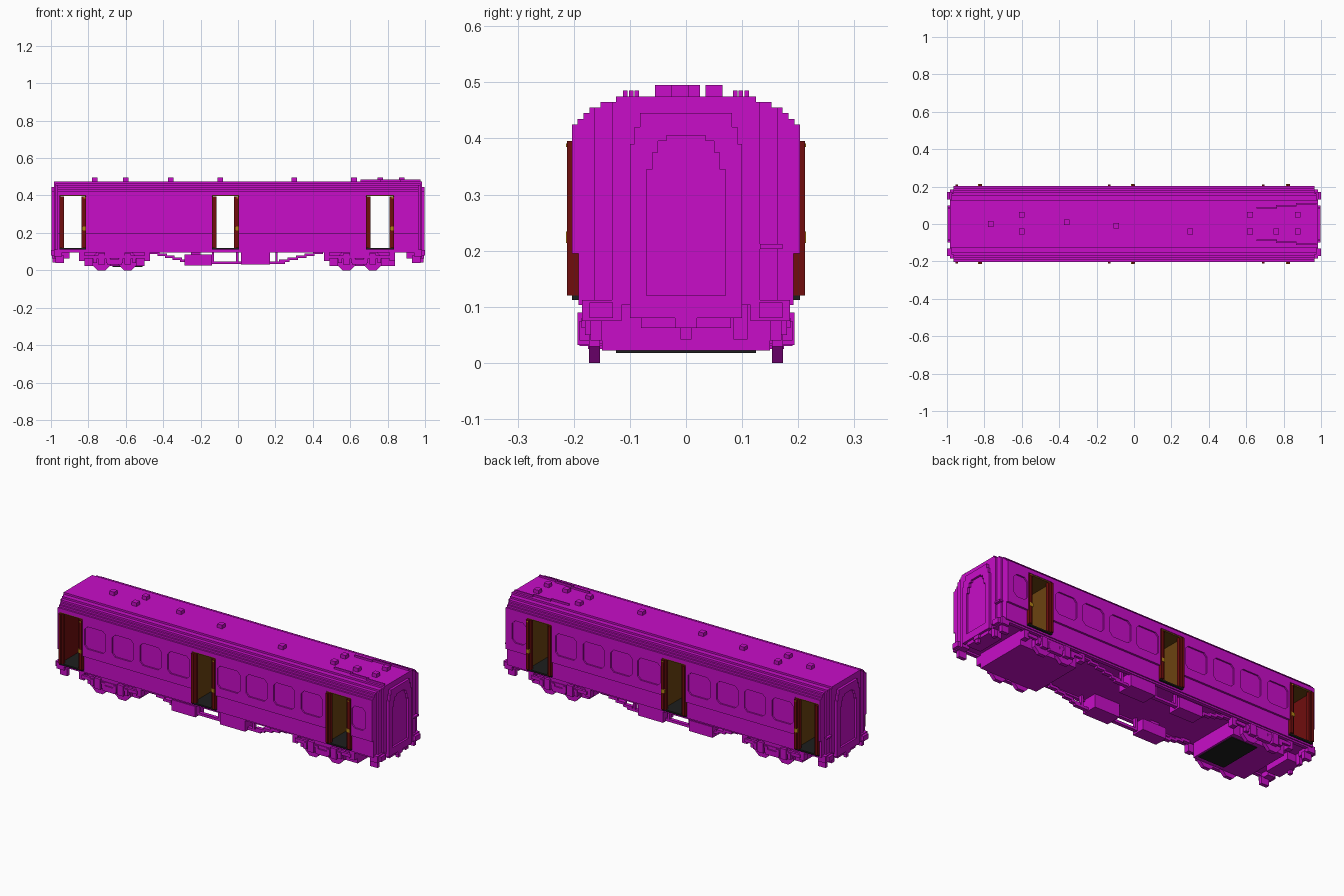
import bpy, bmesh, math
from mathutils import Matrix, Vector

cube = bpy.data.objects.get("Cube")
if cube:
    bpy.data.objects.remove(cube)


def material(name, rgb):
    m = bpy.data.materials.new(name)
    m.use_nodes = True
    color = (*rgb, 1)
    m.diffuse_color = color
    m.node_tree.nodes["Principled BSDF"].inputs["Base Color"].default_value = color
    return m


MAGENTA = material("magenta paint", (0.58, 0.004, 0.58))
RED = material("dark red door", (0.16, 0.004, 0.004))
BROWN = material("brown lining", (0.15, 0.057, 0.005))
DARK = material("dark floor", (0.012, 0.013, 0.012))
YELLOW = material("brass yellow", (0.45, 0.22, 0.007))


def add_object(name, bm, mat):
    bmesh.ops.recalc_face_normals(bm, faces=bm.faces)
    mesh = bpy.data.meshes.new(name)
    bm.to_mesh(mesh)
    bm.free()
    mesh.materials.append(mat)
    obj = bpy.data.objects.new(name, mesh)
    bpy.context.scene.collection.objects.link(obj)
    return obj


def add_box(bm, x, y, z):
    """Box from three (low, high) ranges."""
    lo, hi = Vector((x[0], y[0], z[0])), Vector((x[1], y[1], z[1]))
    mat = Matrix.Translation((lo + hi) / 2) @ Matrix.Diagonal((*(hi - lo), 1))
    bmesh.ops.create_cube(bm, size=1, matrix=mat)


def boxes(name, ranges, mat, mirror_x=False, mirror_y=False):
    bm = bmesh.new()
    for x, y, z in ranges:
        for sx in ((1, -1) if mirror_x else (1,)):
            for sy in ((1, -1) if mirror_y else (1,)):
                add_box(bm, sorted(sx * v for v in x), sorted(sy * v for v in y), z)
    return add_object(name, bm, mat)


def add_prism(bm, points, axis, a, b):
    """Extrude a profile along x (points are y, z) or y (points are x, z)."""
    place = (lambda p, t: (t, *p)) if axis == "x" else (lambda p, t: (p[0], t, p[1]))
    face = bm.faces.new([bm.verts.new(place(p, a)) for p in points])
    geom = bmesh.ops.extrude_face_region(bm, geom=[face])["geom"]
    shift = (b - a, 0, 0) if axis == "x" else (0, b - a, 0)
    bmesh.ops.translate(bm, vec=shift, verts=[v for v in geom if isinstance(v, bmesh.types.BMVert)])


def stepped(tiers, limit=1):
    """Symmetric staircase outline from (half width, bottom, top) tiers."""
    right = []
    for w, lo, hi in tiers:
        right += [(min(w, limit), lo), (min(w, limit), hi)]
    clean = [p for i, p in enumerate(right) if i == 0 or p != right[i - 1]]
    return clean + [(-y, z) for y, z in reversed(clean)]


# Body shell with stepped roof
BODY = [(0.192, 0.103, 0.195), (0.203, 0.195, 0.425), (0.193, 0.425, 0.435),
        (0.183, 0.435, 0.445), (0.172, 0.445, 0.455), (0.152, 0.455, 0.465),
        (0.125, 0.465, 0.475)]
bm = bmesh.new()
add_prism(bm, stepped(BODY), "x", -0.965, 0.965)
body = add_object("carriage_body", bm, MAGENTA)

# Shallow window recesses and through doorways are cut together
DOORS = [(-0.955, -0.812), (-0.14, 0.005), (0.685, 0.835)]
WINDOWS = [(-0.80, -0.67), (-0.63, -0.50), (-0.46, -0.33), (-0.29, -0.155),
           (0.015, 0.155), (0.19, 0.32), (0.36, 0.49), (0.53, 0.66), (0.835, 0.925)]
bm = bmesh.new()
for x0, x1 in WINDOWS:
    x0 += 0.006 if x0 > 0.8 else 0
    c, lo, hi = 0.018, 0.243, 0.366
    outline = [(x0 + c, lo), (x1 - c, lo), (x1, lo + c), (x1, hi - c),
               (x1 - c, hi), (x0 + c, hi), (x0, hi - c), (x0, lo + c)]
    for s in (1, -1):
        add_prism(bm, outline, "y", s * 0.195, s * 0.25)
for x0, x1 in DOORS:
    add_box(bm, (x0, x1), (-0.3, 0.3), (0.113, 0.403))
cutter = add_object("opening_cutter", bm, MAGENTA)
cutter.hide_render = True
mod = body.modifiers.new("openings", "BOOLEAN")
mod.operation, mod.solver, mod.object = "DIFFERENCE", "EXACT", cutter
bpy.context.view_layer.objects.active = body
bpy.ops.object.modifier_apply(modifier=mod.name)
bpy.data.objects.remove(cutter)

# Vestibules: floor, ceiling, cross walls, door leaves and handles
for i, (x0, x1) in enumerate(DOORS):
    tag = ("rear", "middle", "leading")[i]
    boxes(tag + "_vestibule_floor", [((x0, x1), (-0.203, 0.203), (0.112, 0.12))], DARK)
    boxes(tag + "_vestibule_ceiling", [((x0, x1), (-0.2, 0.2), (0.396, 0.404))], BROWN)
    boxes(tag + "_vestibule_wall_low", [((x0 - 0.001, x0 + 0.006), (-0.19, 0.19), (0.12, 0.396))],
          RED if i == 0 else BROWN)
    boxes(tag + "_vestibule_wall_high", [((x1 - 0.006, x1 + 0.001), (-0.19, 0.19), (0.12, 0.396))], BROWN)
    boxes(tag + "_door_leaves",
          [((x0, x0 + 0.014), (0.186, 0.212), (0.12, 0.395)),
           ((x0 + 0.014, x0 + 0.024), (0.186, 0.204), (0.12, 0.395)),
           ((x1 - 0.016, x1), (0.186, 0.212), (0.12, 0.395)),
           ((x1 - 0.026, x1 - 0.016), (0.186, 0.204), (0.12, 0.395))], RED, mirror_y=True)
    boxes(tag + "_door_handles",
          [((x1 - 0.022, x1 - 0.002), (0.2, 0.2135), (0.214, 0.234))], YELLOW, mirror_y=True)
    boxes(tag + "_door_hinges",
          [((x1 - 0.014, x1 - 0.004), (0.2, 0.2135), (0.385, 0.391))], YELLOW, mirror_y=True)

# Stepped ends, gangway frames and recessed gangway doors
DOORWAY = [(0.07, 0.12, 0.345), (0.06, 0.345, 0.375), (0.05, 0.375, 0.395), (0.035, 0.395, 0.405)]
FRAME = [(0.1, 0.08, 0.39), (0.092, 0.39, 0.42), (0.082, 0.42, 0.445)]
for s, tag in ((1, "left"), (-1, "right")):
    bm = bmesh.new()
    add_prism(bm, stepped(BODY, 0.163), "x", s * 0.96, s * 0.975)
    add_prism(bm, stepped(BODY, 0.132), "x", s * 0.97, s * 0.983)
    add_object(tag + "_end_panels", bm, MAGENTA)
    bm = bmesh.new()
    add_prism(bm, stepped(FRAME), "x", s * 0.978, s * 0.997)
    frame = add_object(tag + "_gangway_frame", bm, MAGENTA)
    bm = bmesh.new()
    add_prism(bm, stepped(DOORWAY), "x", s * 0.986, s * 1.05)
    cutter = add_object("gangway_cutter", bm, MAGENTA)
    cutter.hide_render = True
    mod = frame.modifiers.new("doorway", "BOOLEAN")
    mod.operation, mod.solver, mod.object = "DIFFERENCE", "EXACT", cutter
    bpy.context.view_layer.objects.active = frame
    bpy.ops.object.modifier_apply(modifier=mod.name)
    bpy.data.objects.remove(cutter)

boxes("end_handrails", [((0.97, 0.99), (0.132, 0.172), (0.203, 0.212))], MAGENTA, True)
boxes("buffers", [((0.94, 0.985), (0.115, 0.185), (0.075, 0.112)),
                  ((0.98, 1.0), (0.13, 0.172), (0.08, 0.108)),
                  ((0.93, 0.975), (0.15, 0.17), (0.04, 0.08))], MAGENTA, True, True)
boxes("couplings", [((0.9, 0.985), (-0.08, 0.08), (0.062, 0.104)),
                    ((0.97, 0.995), (-0.02, 0.02), (0.062, 0.09)),
                    ((0.975, 0.992), (-0.01, 0.01), (0.042, 0.064)),
                    ((0.95, 0.97), (0.085, 0.11), (0.042, 0.104))], MAGENTA, True)

# Roof vents and stepped roof conduits
VENTS = [(-0.765, 0), (-0.6, 0.05), (-0.6, -0.04), (-0.36, 0.01), (-0.095, -0.01), (0.3, -0.04),
         (0.62, 0.05), (0.62, -0.04), (0.76, -0.04), (0.875, 0.05), (0.875, -0.04)]
boxes("roof_vents", [((x - 0.015, x + 0.015), (y - 0.015, y + 0.015), (0.47, 0.495)) for x, y in VENTS], MAGENTA)
boxes("roof_conduits", [((0.655 + 0.105 * i, 0.765 + 0.105 * i), (0.084 + 0.01 * i, 0.092 + 0.01 * i),
                         (0.47, 0.485)) for i in range(3)], MAGENTA, mirror_y=True)

# Sole bars and stepped truss rods under the floor
boxes("sole_bars", [((-0.95, 0.95), (0.165, 0.185), (0.094, 0.106))], MAGENTA, mirror_y=True)
rods = [((-0.28, 0.25), (0.14, 0.16), (0.034, 0.048))]
for i in range(5):
    z = 0.088 - 0.011 * i
    rods += [((-0.47 + 0.04 * i, -0.42 + 0.04 * i), (0.14, 0.16), (z, z + 0.014)),
             ((0.40 - 0.045 * i, 0.455 - 0.045 * i), (0.14, 0.16), (z, z + 0.014))]
rods += [((x, x + 0.012), (0.14, 0.16), (0.04, 0.106)) for x in (-0.14, -0.01, 0.2)]
boxes("truss_rods", rods, MAGENTA, mirror_y=True)
boxes("equipment_boxes", [((-0.285, -0.14), (0.1, 0.175), (0.025, 0.085)),
                          ((-0.25, -0.2), (0.11, 0.16), (0.08, 0.106)),
                          ((0.015, 0.17), (0.09, 0.18), (0.03, 0.106))], MAGENTA, mirror_y=True)

# Bogies: centre slab, side frames, axle boxes, springs and octagonal wheels
for tag, cx in (("left", 0.65), ("right", -0.66)):
    boxes(tag + "_bogie_slab", [((cx - 0.16, cx + 0.19 if cx > 0 else cx + 0.16),
                                 (-0.15, 0.15), (0.022, 0.104))], MAGENTA)
    parts = [((cx - 0.17, cx + 0.17), (0.172, 0.186), (0.062, 0.08)),
             ((cx - 0.04, cx + 0.04), (0.17, 0.19), (0.03, 0.06)),
             ((cx - 0.055, cx + 0.055), (0.17, 0.182), (0.075, 0.104)),
             ((cx - 0.19, cx - 0.16), (0.15, 0.18), (0.05, 0.095)),
             ((cx + 0.16, cx + 0.19), (0.15, 0.18), (0.05, 0.095))]
    bm = bmesh.new()
    for wx in (cx - 0.07, cx + 0.07):
        parts += [((wx - 0.018, wx + 0.018), (0.17, 0.193), (0.032, 0.09)),
                  ((wx - 0.045, wx - 0.025), (0.17, 0.19), (0.04, 0.075)),
                  ((wx + 0.025, wx + 0.045), (0.17, 0.19), (0.04, 0.075))]
        for s in (1, -1):
            rot = Matrix.Rotation(math.pi / 2, 4, "X") @ Matrix.Rotation(math.pi / 8, 4, "Z")
            bmesh.ops.create_cone(bm, cap_ends=True, segments=8, radius1=0.054, radius2=0.054, depth=0.02,
                                  matrix=Matrix.Translation((wx, s * 0.163, 0.05)) @ rot)
    add_object(tag + "_bogie_wheels", bm, MAGENTA)
    boxes(tag + "_bogie_frames", parts, MAGENTA, mirror_y=True)
boxes("right_bogie_underplate", [((-0.67, -0.51), (-0.125, 0.125), (0.018, 0.024))], DARK)
